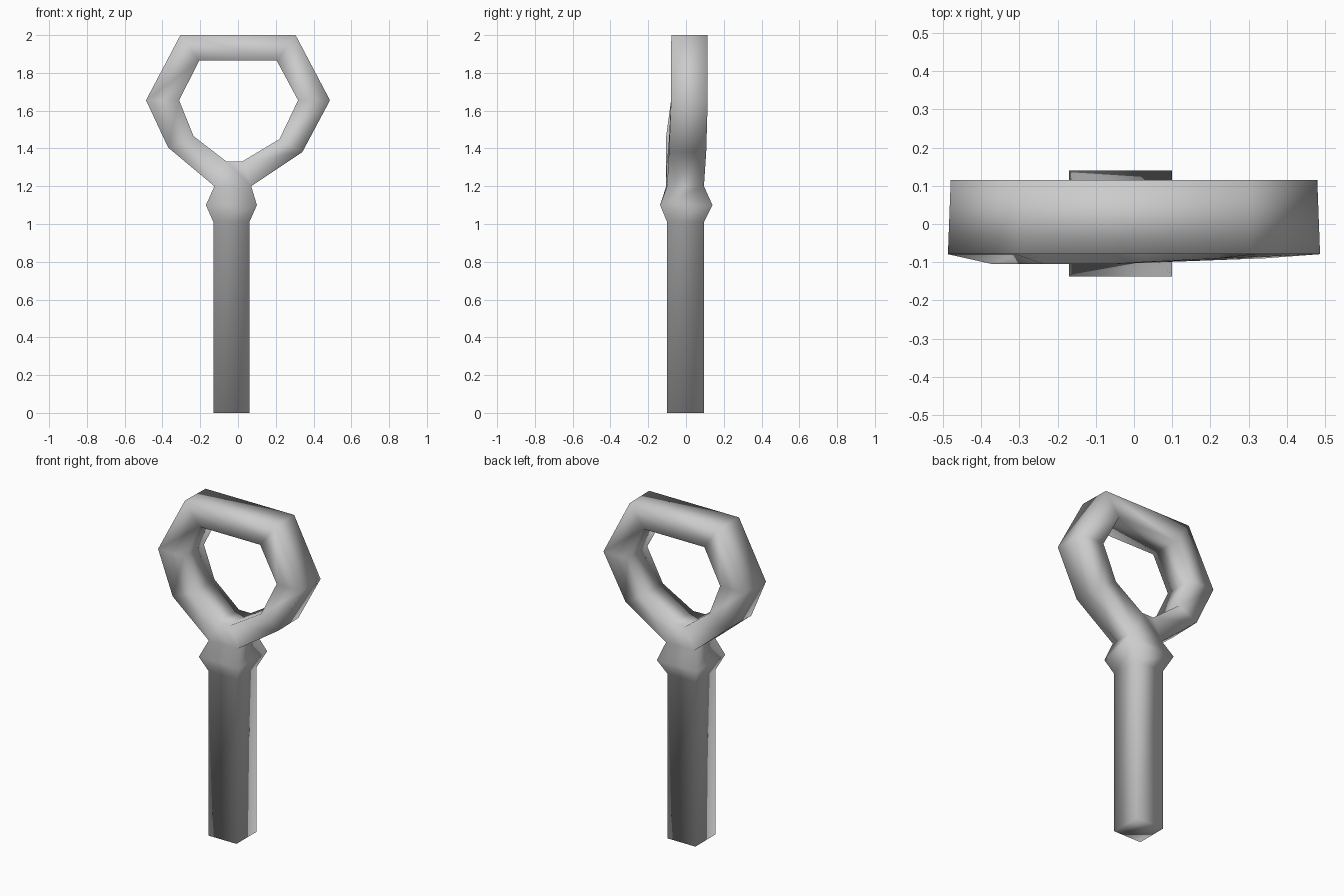
import bpy
import bmesh

cube = bpy.data.objects.get("Cube")
if cube:
    bpy.data.objects.remove(cube, do_unlink=True)

# Plain grey metal
grey = bpy.data.materials.new("grey_metal")
grey.use_nodes = True
colour = (0.6, 0.6, 0.6, 1)
grey.diffuse_color = colour
grey.node_tree.nodes["Principled BSDF"].inputs["Base Color"].default_value = colour

bm = bmesh.new()


def square(x0, x1, y0, y1, z):
    """Horizontal square section: front left to back left corner."""
    return [bm.verts.new(p) for p in
            ((x0, y0, z), (x1, y0, z), (x1, y1, z), (x0, y1, z))]


def bridge(a, b, skip=()):
    """Join two four-sided sections with quads."""
    for i in range(4):
        if i not in skip:
            j = (i + 1) % 4
            bm.faces.new((a[i], a[j], b[j], b[i]))


# Square shaft and flared collar
shaft_base = square(-0.13, 0.06, -0.10, 0.095, 0)
shaft_top = square(-0.13, 0.06, -0.10, 0.095, 1.01)
collar = square(-0.17, 0.10, -0.137, 0.14, 1.10)
bm.faces.new(shaft_base[::-1])
bridge(shaft_base, shaft_top)
bridge(shaft_top, collar)

# Angular loop stations: outer x, z, inner x, z, front y, back y
stations = [
    (0.07, 1.20, 0.02, 1.33, -0.10, 0.095),
    (0.34, 1.38, 0.22, 1.45, -0.09, 0.107),
    (0.487, 1.655, 0.318, 1.655, -0.079, 0.115),
    (0.305, 2.0, 0.205, 1.865, -0.078, 0.115),
    (-0.305, 2.0, -0.205, 1.865, -0.078, 0.115),
    (-0.487, 1.655, -0.312, 1.655, -0.079, 0.115),
    (-0.37, 1.405, -0.235, 1.465, -0.105, 0.107),
    (-0.125, 1.20, -0.06, 1.33, -0.105, 0.095),
]
loop = []
for ox, oz, ix, iz, front, back in stations:
    loop.append([bm.verts.new(p) for p in
                 ((ox, front, oz), (ox * 0.985, back, oz),
                  (ix, back, iz), (ix, front, iz))])
for a, b in zip(loop, loop[1:]):
    bridge(a, b)

# The underside of the loop stays open where the neck enters
bridge(loop[-1], loop[0], skip=(0,))
neck = [loop[-1][0], loop[0][0], loop[0][1], loop[-1][1]]
bridge(collar, neck)

bmesh.ops.recalc_face_normals(bm, faces=bm.faces)
for face in bm.faces:
    face.smooth = True
mesh = bpy.data.meshes.new("ring_handle_and_shaft")
bm.to_mesh(mesh)
bm.free()
mesh.materials.append(grey)
body = bpy.data.objects.new("ring_handle_and_shaft", mesh)
bpy.context.collection.objects.link(body)
